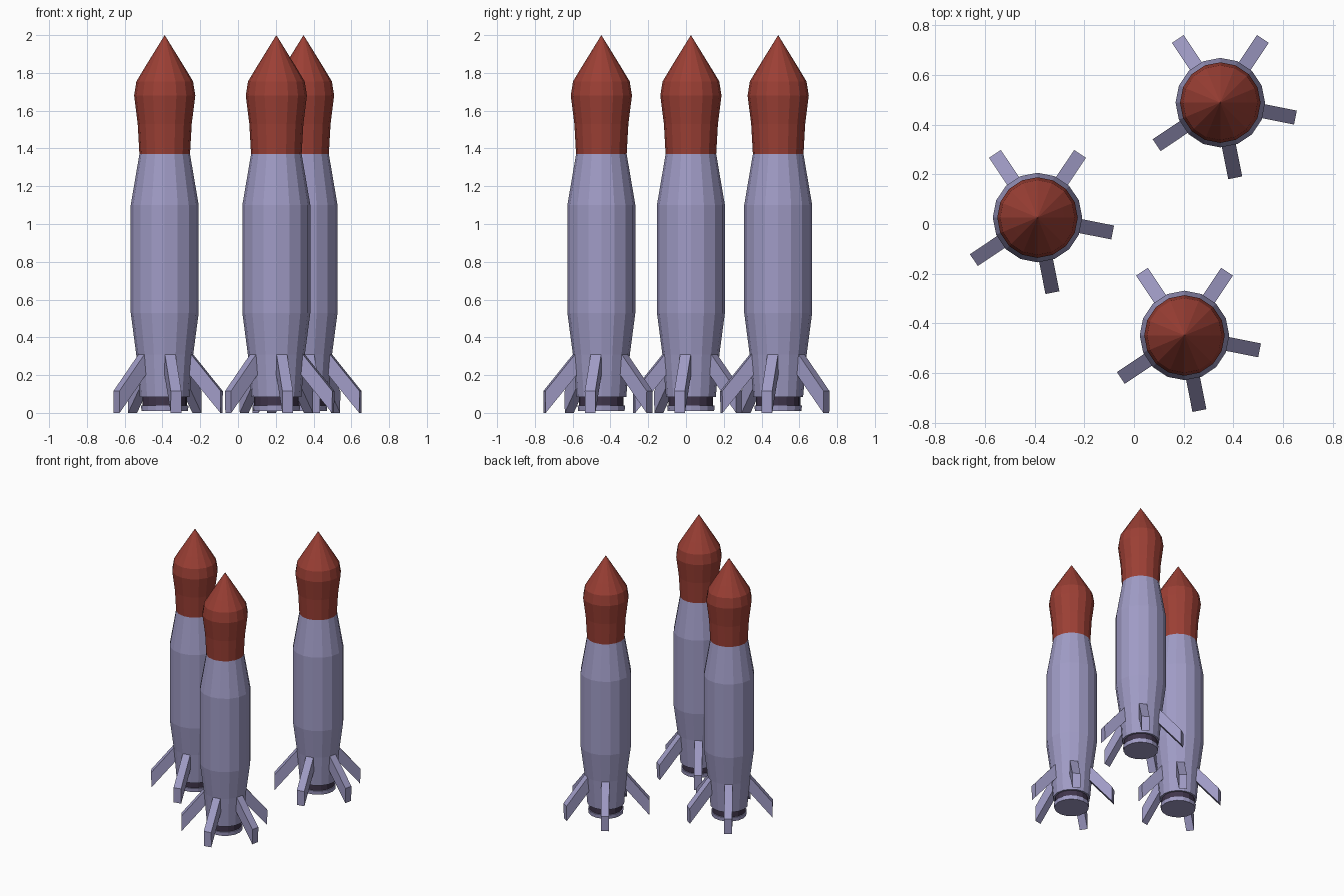
import bpy, bmesh
from math import sin, cos, radians

if "Cube" in bpy.data.objects:
    bpy.data.objects.remove(bpy.data.objects["Cube"])

SIDES = 16
STEP = 360 / SIDES


def material(name, color):
    m = bpy.data.materials.new(name)
    m.diffuse_color = (*color, 1)
    m.use_nodes = True
    m.node_tree.nodes["Principled BSDF"].inputs["Base Color"].default_value = m.diffuse_color
    return m


GREY = material("hull_lavender", (0.35, 0.33, 0.56))
RED = material("nose_red", (0.33, 0.05, 0.035))
DARK = material("band_dark", (0.05, 0.035, 0.07))


def finish(bm, name, mat, loc):
    bmesh.ops.recalc_face_normals(bm, faces=bm.faces)
    mesh = bpy.data.meshes.new(name)
    bm.to_mesh(mesh)
    bm.free()
    mesh.materials.append(mat)
    obj = bpy.data.objects.new(name, mesh)
    obj.location = (*loc, 0)
    bpy.context.collection.objects.link(obj)


def lathe(name, profile, mat, loc):
    """Spin a list of (radius, z) into a faceted closed solid."""
    bm = bmesh.new()
    rings = []
    for r, z in profile:
        n = SIDES if r > 0 else 1
        rings.append([bm.verts.new((r * cos(radians(STEP * i)), r * sin(radians(STEP * i)), z))
                      for i in range(n)])
    for a, b in zip(rings, rings[1:]):
        for i in range(SIDES):
            j = (i + 1) % SIDES
            bm.faces.new((a[i], a[j], b[0]) if len(b) == 1 else (a[i], a[j], b[j], b[i]))
    for ring in (rings[0], rings[-1]):
        if len(ring) > 1:
            bm.faces.new(ring)
    finish(bm, name, mat, loc)


def fin(name, angle, loc):
    """Swept bar leaving one hull facet and reaching down to the ground."""
    bm = bmesh.new()
    c, s = cos(radians(angle)), sin(radians(angle))
    outline = [(0.12, 0.31), (0.148, 0.31), (0.308, 0.115), (0.306, 0.0), (0.14, 0.20), (0.12, 0.20)]
    sides = [[bm.verts.new((r * c - w * s, r * s + w * c, z)) for r, z in outline]
             for w in (-0.0285, 0.0285)]
    for ring in sides:
        bm.faces.new(ring)
    for i in range(len(outline)):
        j = (i + 1) % len(outline)
        bm.faces.new((sides[0][i], sides[0][j], sides[1][j], sides[1][i]))
    finish(bm, name, GREY, loc)


HULL = [(0.132, 0.085), (0.151, 0.31), (0.18, 0.53), (0.18, 1.10), (0.134, 1.37)]
NOSE = [(0.134, 1.37), (0.143, 1.53), (0.162, 1.68), (0.150, 1.755), (0.108, 1.825), (0, 2.0)]
BAND = [(0.118, 0.04), (0.118, 0.085)]
NOZZLE = [(0.123, 0.01), (0.126, 0.04)]

# Three identical rockets
for k, loc in enumerate([(-0.388, 0.026), (0.347, 0.488), (0.203, -0.448)], 1):
    lathe(f"hull_{k}", HULL, GREY, loc)
    lathe(f"nose_cone_{k}", NOSE, RED, loc)
    lathe(f"dark_band_{k}", BAND, DARK, loc)
    lathe(f"nozzle_plate_{k}", NOZZLE, GREY, loc)
    # Five fins, one on every third facet
    for n in range(5):
        fin(f"fin_{k}_{n + 1}", 213.75 + 67.5 * n, loc)
